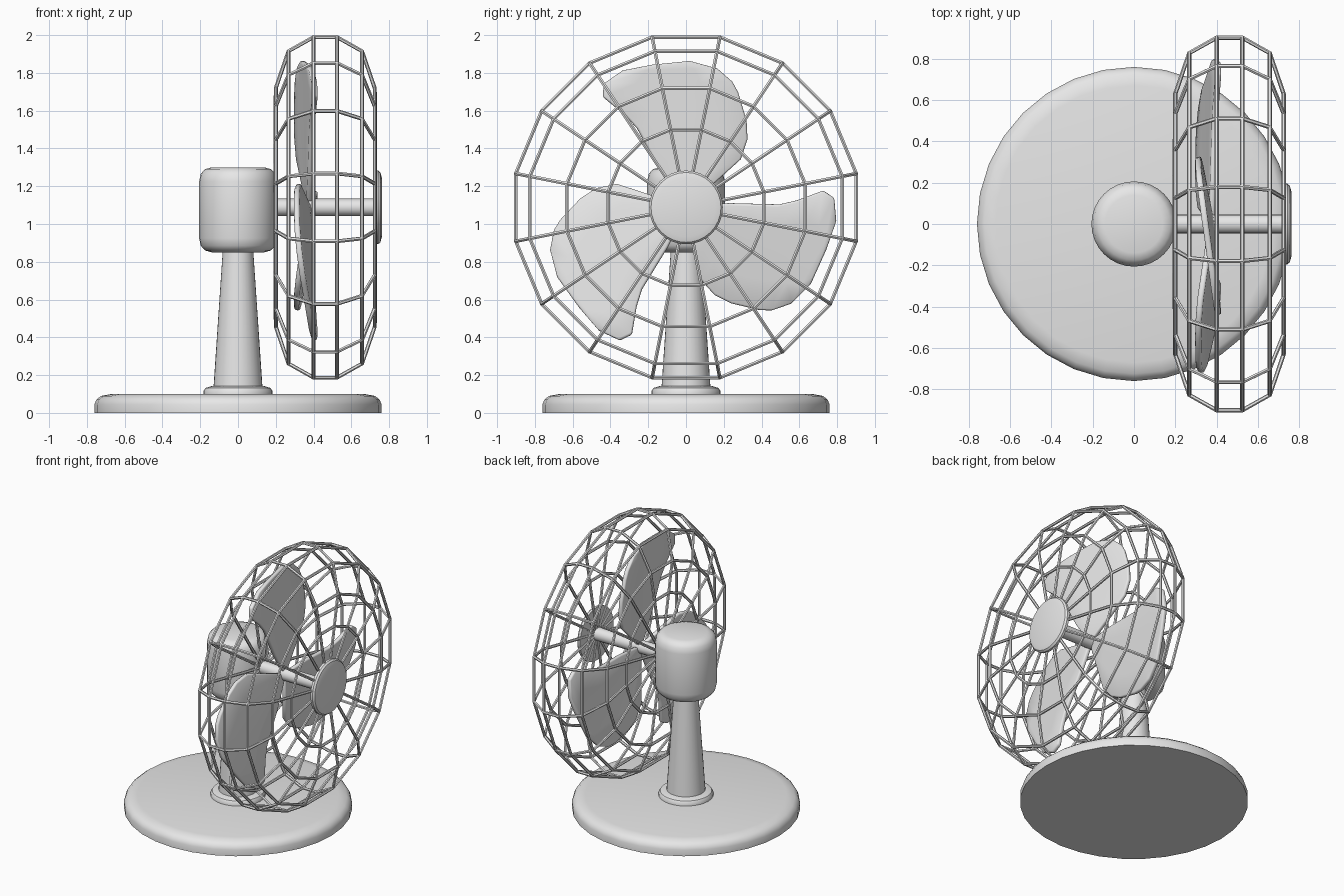
import bpy, math
from mathutils import Vector

if "Cube" in bpy.data.objects:
    bpy.data.objects.remove(bpy.data.objects["Cube"])

grey = bpy.data.materials.new("light_grey")
grey.diffuse_color = (0.8, 0.8, 0.8, 1)
grey.use_nodes = True
grey.node_tree.nodes["Principled BSDF"].inputs["Base Color"].default_value = grey.diffuse_color
HUB_Z = 1.088


def add_mesh(name, verts, faces, smooth=35):
    me = bpy.data.meshes.new(name)
    me.from_pydata(verts, [], faces)
    me.materials.append(grey)
    ob = bpy.data.objects.new(name, me)
    bpy.context.collection.objects.link(ob)
    bpy.ops.object.select_all(action='DESELECT')
    ob.select_set(True)
    bpy.context.view_layer.objects.active = ob
    bpy.ops.object.mode_set(mode='EDIT')
    bpy.ops.mesh.select_all(action='SELECT')
    bpy.ops.mesh.normals_make_consistent(inside=False)
    bpy.ops.object.mode_set(mode='OBJECT')
    if smooth:
        bpy.ops.object.shade_smooth_by_angle(angle=math.radians(smooth))
    return ob


def lathe(name, profile, sides=32, axis='Z'):
    """Capped solid of revolution from (radius, height) pairs."""
    verts, faces = [], []
    for r, h in profile:
        for i in range(sides):
            a = 2 * math.pi * i / sides
            u, v = r * math.cos(a), r * math.sin(a)
            verts.append((u, v, h) if axis == 'Z' else (h, u, HUB_Z + v))
    for k in range(len(profile) - 1):
        for i in range(sides):
            j = (i + 1) % sides
            faces.append((k * sides + i, k * sides + j,
                          (k + 1) * sides + j, (k + 1) * sides + i))
    faces.append(tuple(range(sides))[::-1])
    faces.append(tuple(range(len(verts) - sides, len(verts))))
    return add_mesh(name, verts, faces)


# Stand
lathe("base", [(.76, 0), (.76, .045), (.75, .07), (.725, .09), (.67, .1)])
lathe("collar", [(.183, .095), (.183, .115), (.172, .132), (.14, .142)])
lathe("post", [(.13, .13), (.08, .87)])

# Motor housing with rounded rims
lower = [(.14, .85), (.175, .86), (.197, .885), (.206, .925)]
upper = [(r, 2.15 - z) for r, z in reversed(lower)]
lathe("motor_housing", lower + upper)

# Shaft and front cap
lathe("shaft", [(.046, .15), (.046, .735)], 16, 'X')
lathe("front_cap", [(.195, .725), (.195, .742), (.185, .754), (.155, .762)], 32, 'X')

# Blades: left and right edge points from root to tip
rows = [((-.03, .03), (.04, .03)), ((-.135, .19), (.207, .18)),
        ((-.20, .31), (.29, .255)), ((-.26, .42), (.325, .36)),
        ((-.325, .49), (.32, .46)), ((-.44, .585), (.275, .61)),
        ((-.435, .655), (.245, .665)), ((-.335, .725), (.165, .735)),
        ((-.18, .755), (.02, .775))]
STEPS = 4
for b in range(3):
    turn = math.radians(120 * b)
    c, s = math.cos(turn), math.sin(turn)
    verts, faces = [], []
    for left, right in rows:
        for k in range(STEPS + 1):
            t, h = Vector(left).lerp(Vector(right), k / STEPS)
            x = .375 - .14 * t - .03 * math.hypot(t, h) / .78
            verts.append((x, t * c - h * s, HUB_Z + t * s + h * c))
    n = STEPS + 1
    for i in range(len(rows) - 1):
        for k in range(STEPS):
            p = i * n + k
            faces.append((p, p + 1, p + n + 1, p + n))
    blade = add_mesh("blade_%d" % (b + 1), verts, faces, 0)
    sol = blade.modifiers.new("thickness", 'SOLIDIFY')
    sol.thickness, sol.offset = .03, 0
    bev = blade.modifiers.new("soft_edge", 'BEVEL')
    bev.width, bev.segments = .01, 2
    bev.limit_method, bev.angle_limit = 'ANGLE', math.radians(50)
    bpy.ops.object.shade_smooth_by_angle(angle=math.radians(40))

# Wire guard: meridian wires and rings, symmetric about its middle plane
SIDES, MID = 16, .462
half = [(0, .264), (.42, .264), (.643, .262), (.843, .195), (.919, .062)]
profile = [(r, MID - d) for r, d in half] + [(r, MID + d) for r, d in reversed(half)]


def guard_point(r, x, i):
    a = 2 * math.pi * (i + .5) / SIDES
    return (x, r * math.cos(a), HUB_Z + r * math.sin(a))


def wires(name, paths, closed):
    cu = bpy.data.curves.new(name, 'CURVE')
    cu.dimensions = '3D'
    cu.bevel_depth, cu.bevel_resolution = .0105, 1
    for path in paths:
        sp = cu.splines.new('POLY')
        sp.points.add(len(path) - 1)
        for p, co in zip(sp.points, path):
            p.co = (*co, 1)
        sp.use_cyclic_u = closed
    cu.materials.append(grey)
    ob = bpy.data.objects.new(name, cu)
    bpy.context.collection.objects.link(ob)
    bpy.ops.object.select_all(action='DESELECT')
    ob.select_set(True)
    bpy.context.view_layer.objects.active = ob
    bpy.ops.object.convert(target='MESH')
    bpy.ops.object.shade_flat()


wires("guard_spokes", [[guard_point(r, x, i) for r, x in profile]
                       for i in range(SIDES)], False)
wires("guard_rings", [[guard_point(r, x, i) for i in range(SIDES)]
                      for r, x in profile if r > 0], True)
